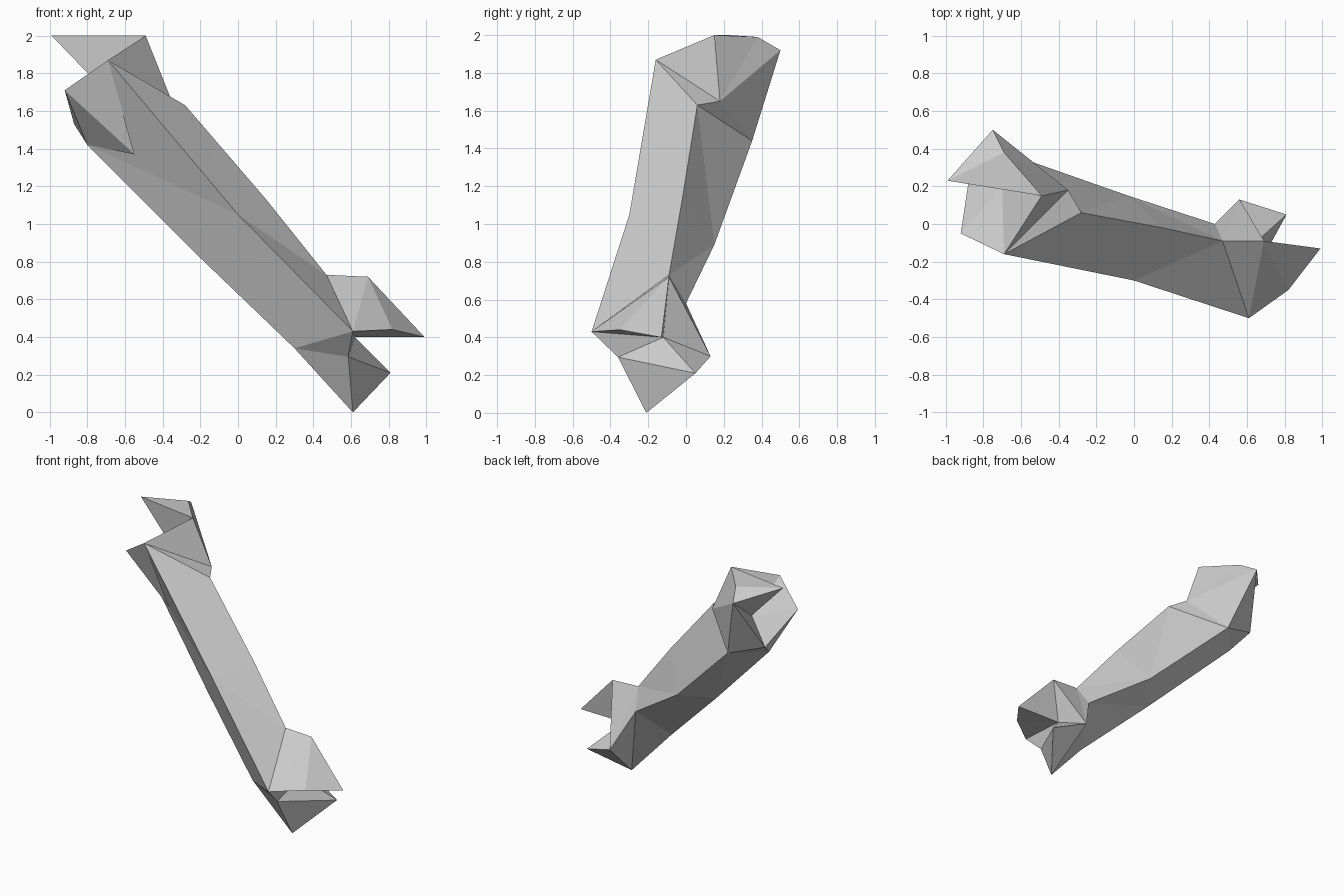
import bpy, bmesh
from mathutils import Vector as V

if "Cube" in bpy.data.objects:
    bpy.data.objects.remove(bpy.data.objects["Cube"])

# four-cornered shaft sections: front ridge, right, back, left corner
TOP = [V((-.69, -.16, 1.87)), V((-.28, .06, 1.63)), V((-.60, .35, 1.44)), V((-.80, .13, 1.42))]
MID = [V((0, -.30, 1.05)), V((.15, -.02, 1.13)), V((-.03, .15, .89)), V((-.20, -.08, .82))]
LOW = [V((.61, -.50, .43)), V((.47, -.09, .73)), V((.43, 0, .58)), V((.30, -.25, .34))]


def fan(apex, rim, closed=False):
    """Triangles from one apex to each edge of a rim."""
    pts = rim + rim[:1] if closed else rim
    return [(apex, a, b) for a, b in zip(pts, pts[1:])]


def band(lower, upper):
    """Triangulated skin between two closed sections, split on the short diagonal."""
    tris = []
    for i in range(len(lower)):
        j = (i + 1) % len(lower)
        a, b, c, d = lower[i], lower[j], upper[j], upper[i]
        if (a - c).length < (b - d).length:
            tris += [(a, b, c), (a, c, d)]
        else:
            tris += [(a, b, d), (b, c, d)]
    return tris


def build(name, tris):
    bm = bmesh.new()
    for t in tris:
        bm.faces.new([bm.verts.new(p) for p in t])
    bmesh.ops.remove_doubles(bm, verts=bm.verts, dist=.001)
    bmesh.ops.recalc_face_normals(bm, faces=bm.faces)
    me = bpy.data.meshes.new(name)
    bm.to_mesh(me)
    bm.free()
    bpy.context.collection.objects.link(bpy.data.objects.new(name, me))


# faceted shaft
build("shaft", band(LOW, MID) + band(MID, TOP))

# upper end: tall back prong, short front prong, hollow between them
ridge, right, back, left = TOP
tip = V((-.99, .23, 2.0))
shoulder = V((-.49, .15, 2.0))
crest = V((-.69, .38, 1.99))
heel = V((-.75, .50, 1.92))
knuckle = V((-.35, .18, 1.65))
front_tip = V((-.92, -.05, 1.71))
side_lip = V((-.87, .28, 1.53))
spur = V((-.55, -.05, 1.37))
pit = V((-.70, .20, 1.70))
upper = fan(knuckle, [right, ridge, shoulder, crest, heel, back], True)
upper += fan(crest, [shoulder, tip, heel])
upper += fan(spur, [ridge, front_tip, left])
upper += fan(side_lip, [heel, back, left, front_tip])
upper += fan(pit, [ridge, shoulder, tip, heel, side_lip, front_tip], True)
build("upper_end", upper)

# lower end: two jagged prongs with a hollow between them
ridge, right, back, left = LOW
high = V((.69, -.09, .72))
side_tip = V((.99, -.13, .40))
lip = V((.82, -.35, .44))
rear = V((.56, .13, .30))
rear_tip = V((.81, .05, .21))
foot = V((.61, -.21, 0))
notch = V((.585, -.36, .295))
pit = V((.62, -.12, .40))
lower = fan(high, [side_tip, lip, ridge, right, rear])
lower += fan(foot, [rear, back, left, notch, rear_tip], True)
lower += [(right, back, rear), (ridge, left, notch)]
lower += fan(pit, [ridge, lip, side_tip, high, rear, rear_tip, notch], True)
build("lower_end", lower)
